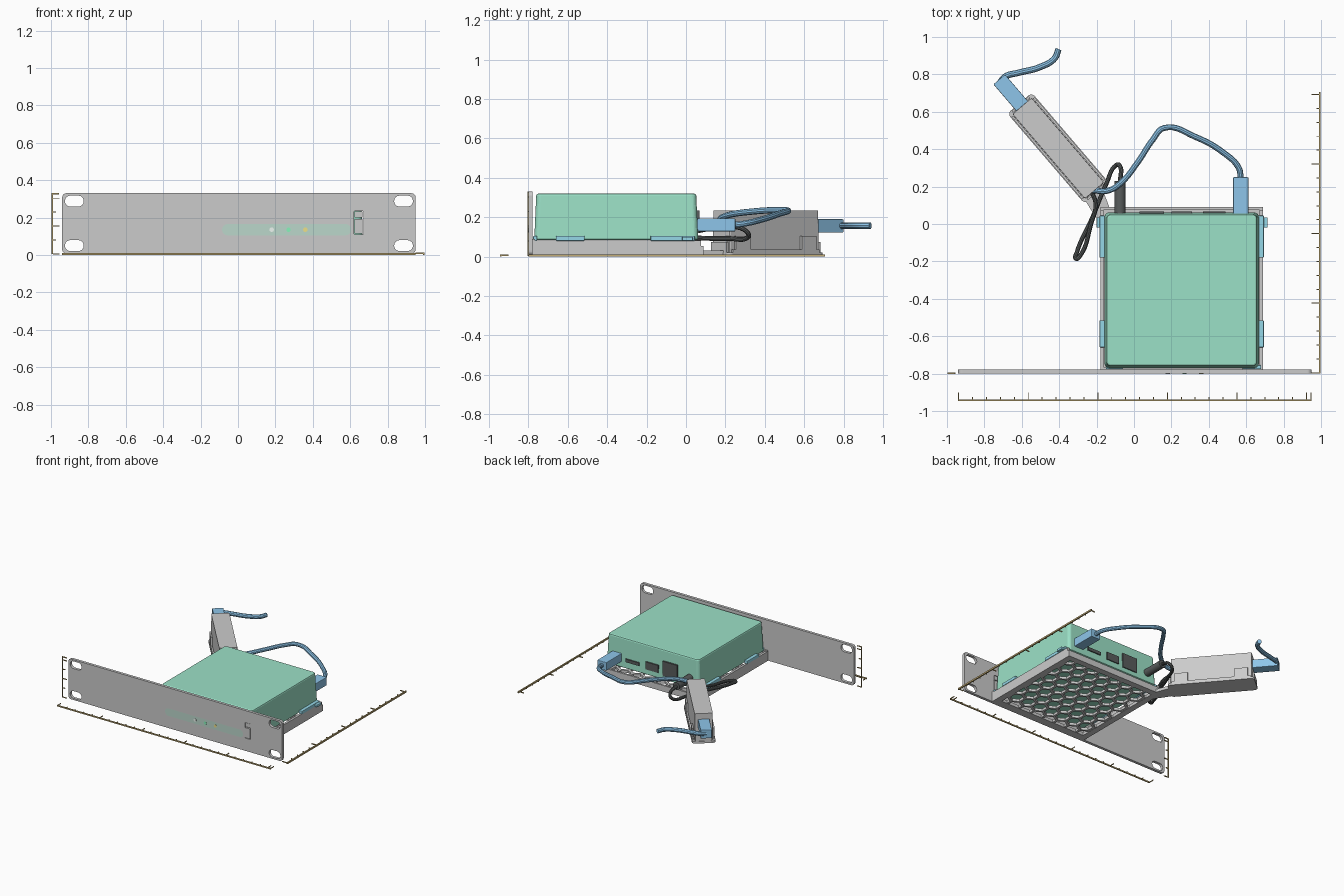
import bpy, bmesh, math
from mathutils import Matrix, Vector

if "Cube" in bpy.data.objects:
    bpy.data.objects.remove(bpy.data.objects["Cube"])


def mat(name, *rgb):
    m = bpy.data.materials.new(name)
    m.diffuse_color = (*rgb, 1)
    m.use_nodes = True
    m.node_tree.nodes["Principled BSDF"].inputs["Base Color"].default_value = m.diffuse_color
    return m


GREEN = mat("green", 0.33, 0.75, 0.57)
WINDOW = mat("window_green", 0.5, 0.68, 0.6)
LED_G = mat("led_green", 0.25, 0.9, 0.5)
LED_Y = mat("led_amber", 0.85, 0.75, 0.25)
LED_W = mat("led_white", 0.85, 0.92, 0.88)
BLUE = mat("blue", 0.27, 0.56, 0.82)
CYAN = mat("cyan", 0.3, 0.68, 0.8)
BLACK = mat("black", 0.1, 0.11, 0.11)
BRASS = mat("brass", 0.55, 0.42, 0.18)
UPRIGHT = Matrix(((1, 0, 0, 0), (0, 0, 1, 0), (0, 1, 0, 0), (0, 0, 0, 1)))  # x,z drawing -> front plane
IDENT = Matrix()


def rrect(x0, x1, y0, y1, r, n=6):
    pts = []
    for i, (cx, cy) in enumerate(((x1 - r, y1 - r), (x0 + r, y1 - r), (x0 + r, y0 + r), (x1 - r, y0 + r))):
        for k in range(n + 1):
            a = math.pi / 2 * (i + k / n)
            pts.append((cx + r * math.cos(a), cy + r * math.sin(a)))
    return pts


def finish(name, bm, material=None, bevel=0):
    bmesh.ops.remove_doubles(bm, verts=bm.verts, dist=1e-5)
    bmesh.ops.recalc_face_normals(bm, faces=bm.faces)
    me = bpy.data.meshes.new(name)
    bm.to_mesh(me)
    bm.free()
    ob = bpy.data.objects.new(name, me)
    bpy.context.collection.objects.link(ob)
    if material:
        me.materials.append(material)
    if bevel:
        b = ob.modifiers.new("bevel", 'BEVEL')
        b.width, b.segments, b.limit_method, b.angle_limit = bevel, 2, 'ANGLE', 0.7
    return ob


def add_prism(bm, pts, lo, hi, m=IDENT, inset=0):
    c = sum((Vector(p) for p in pts), Vector((0, 0))) / len(pts)
    bot = [bm.verts.new(m @ Vector((*p, lo))) for p in pts]
    tops = [c + (Vector(p) - c) * (1 - inset) for p in pts]
    top = [bm.verts.new(m @ Vector((*p, hi))) for p in tops]
    bm.faces.new(bot)
    bm.faces.new(top)
    for i in range(len(pts)):
        j = (i + 1) % len(pts)
        bm.faces.new((bot[i], bot[j], top[j], top[i]))


def prism(name, pts, lo, hi, material=None, m=IDENT, inset=0, bevel=0):
    bm = bmesh.new()
    add_prism(bm, pts, lo, hi, m, inset)
    return finish(name, bm, material, bevel)


def boxes(name, items, material=None, m=IDENT, bevel=0):
    """One object from several (x0, x1, y0, y1, z0, z1) blocks."""
    bm = bmesh.new()
    for x0, x1, y0, y1, z0, z1 in items:
        add_prism(bm, ((x0, y0), (x1, y0), (x1, y1), (x0, y1)), z0, z1, m)
    return finish(name, bm, material, bevel)


def activate(ob):
    bpy.ops.object.select_all(action='DESELECT')
    ob.select_set(True)
    bpy.context.view_layer.objects.active = ob


def cut(ob, outlines, lo, hi, m=IDENT):
    bm = bmesh.new()
    for pts in outlines:
        add_prism(bm, pts, lo, hi, m)
    cutter = finish("cutter", bm)
    cutter.hide_render = True
    mod = ob.modifiers.new("cut", 'BOOLEAN')
    mod.object, mod.operation, mod.solver = cutter, 'DIFFERENCE', 'EXACT'
    activate(ob)
    bpy.ops.object.modifier_apply(modifier="cut")
    bpy.data.objects.remove(cutter)


def cable(name, pts, r, material):
    cu = bpy.data.curves.new(name, 'CURVE')
    cu.dimensions, cu.bevel_depth, cu.bevel_resolution = '3D', r, 3
    cu.resolution_u, cu.use_fill_caps = 8, True
    sp = cu.splines.new('BEZIER')
    sp.bezier_points.add(len(pts) - 1)
    for bp, p in zip(sp.bezier_points, pts):
        bp.co = p
        bp.handle_left_type = bp.handle_right_type = 'AUTO'
    cu.materials.append(material)
    ob = bpy.data.objects.new(name, cu)
    bpy.context.collection.objects.link(ob)
    activate(ob)
    bpy.ops.object.convert(target='MESH')
    bpy.ops.object.shade_smooth_by_angle()


# Front panel with mounting slots and indicator window
panel = prism("front_panel", rrect(-0.94, 0.95, 0.008, 0.33, 0.022), -0.8, -0.778, m=UPRIGHT)
slots = [rrect(x - 0.05, x + 0.05, z - 0.029, z + 0.029, 0.028) for x in (-0.875, 0.885) for z in (0.05, 0.288)]
window = rrect(-0.085, 0.605, 0.105, 0.165, 0.029)
cut(panel, slots + [window, rrect(0.62, 0.67, 0.11, 0.235, 0.003, 1)], -0.85, -0.74, UPRIGHT)
prism("indicator_window", window, -0.8, -0.778, WINDOW, UPRIGHT)
for label, x, m in (("white", 0.18, LED_W), ("green", 0.27, LED_G), ("amber", 0.36, LED_Y)):
    prism("led_" + label, rrect(x - 0.012, x + 0.012, 0.123, 0.147, 0.0119), -0.802, -0.79, m, UPRIGHT)
boxes("panel_button", [(0.624, 0.666, -0.8, -0.778, 0.114, 0.193), (0.624, 0.666, -0.795, -0.778, 0.199, 0.231)])

# Tray with hexagonal vent floor
floor = boxes("vent_floor", [(-0.17, 0.68, -0.77, 0.08, 0.008, 0.028)])
pitch, hexes = 0.108, []
for row in range(9):
    for col in range(8):
        cx = -0.10 + pitch * (col + 0.5 * (row % 2)) - 0.02
        cy = -0.72 + row * pitch * 0.866
        if cx < 0.66:
            hexes.append([(cx + 0.052 * math.sin(k * math.pi / 3), cy + 0.052 * math.cos(k * math.pi / 3))
                          for k in range(6)])
cut(floor, hexes, -0.05, 0.06)
X0, X1, Y0, Y1 = -0.18, 0.69, -0.779, 0.09
boxes("tray_frame", [(X0, X0 + 0.05, Y0, Y1, 0.006, 0.03), (X1 - 0.05, X1, Y0, Y1, 0.006, 0.03),
                     (X0, X1, Y0, Y0 + 0.05, 0.006, 0.03), (X0, X1, Y1 - 0.05, Y1, 0.006, 0.03)])
boxes("tray_walls", [(X0, X0 + 0.018, Y0, Y1 - 0.015, 0.03, 0.082), (X1 - 0.018, X1, Y0, Y1 - 0.015, 0.03, 0.082),
                     (X0, X1, Y0, Y0 + 0.014, 0.03, 0.09), (X0, X1, Y1 - 0.015, Y1, 0.03, 0.055)])

# Clips along the tray rim
clips = []
for a, b in ((X0 - 0.004, X0 + 0.025), (X1 - 0.025, X1 + 0.004)):
    clips += [(a, b, -0.66, -0.515, 0.08, 0.105), (a, b, -0.18, 0.045, 0.08, 0.105)]
clips += [(-0.2, -0.165, -0.02, 0.035, 0.08, 0.1), (0.68, 0.715, -0.02, 0.035, 0.08, 0.1),
          (-0.15, -0.06, -0.776, -0.755, 0.08, 0.105), (0.58, 0.68, -0.776, -0.755, 0.08, 0.105)]
boxes("retaining_clips", clips, CYAN, bevel=0.004)

# Device body with rear ports
prism("device_body", rrect(-0.158, 0.668, -0.77, 0.062, 0.025), 0.084, 0.32, GREEN, inset=0.025, bevel=0.01)
boxes("rear_ports", [(0.03, 0.16, 0.03, 0.068, 0.12, 0.235), (0.2, 0.31, 0.03, 0.068, 0.13, 0.19),
                     (0.37, 0.49, 0.03, 0.068, 0.14, 0.165)], BLACK)

# Network plug and its cable to the adapter
boxes("device_plug", [(0.53, 0.612, 0.05, 0.25, 0.128, 0.194)], BLUE, bevel=0.004)
cable("link_cable", [(0.571, 0.24, 0.16), (0.56, 0.3, 0.168), (0.48, 0.38, 0.187), (0.33, 0.465, 0.215),
                     (0.16, 0.513, 0.235), (0.1, 0.45, 0.236), (0.02, 0.33, 0.228), (-0.07, 0.22, 0.212),
                     (-0.14, 0.178, 0.195), (-0.22, 0.18, 0.18)], 0.016, BLUE)

# Power plug and looped lead
barrel = prism("power_plug", rrect(-0.105, -0.045, 0.13, 0.19, 0.0299), 0.05, 0.23, BLACK, UPRIGHT)
activate(barrel)
bpy.ops.object.shade_smooth_by_angle()
cable("power_lead", [(-0.075, 0.22, 0.16), (-0.075, 0.31, 0.125), (-0.095, 0.315, 0.1), (-0.15, 0.21, 0.092),
                     (-0.22, 0.04, 0.095), (-0.305, -0.15, 0.1), (-0.31, -0.185, 0.105), (-0.285, -0.165, 0.11),
                     (-0.23, 0.0, 0.12), (-0.205, 0.11, 0.14), (-0.235, 0.19, 0.15)], 0.012, BLACK)

# Angled adapter in its holder, joined to the tray by an arm
A = Matrix.Translation((-0.405, 0.405, 0)) @ Matrix.Rotation(math.radians(-49.4), 4, 'Z')
prism("power_adapter", rrect(-0.3, 0.3, -0.067, 0.067, 0.008, 2), 0.022, 0.235, m=A, inset=0.01)
prism("adapter_holder", rrect(-0.318, 0.318, -0.086, 0.086, 0.025), 0.006, 0.022, m=A)
tabs = []
for s in (-1, 1):
    y0, y1 = sorted((s * 0.07, s * 0.082))
    tabs += [(x - 0.05, x + 0.05, y0, y1, 0.02, 0.104) for x in (-0.22, 0.22)]
    tabs.append((-0.29, 0.29, y0, y1, 0.02, 0.036))
    x0, x1 = sorted((s * 0.302, s * 0.314))
    tabs.append((x0, x1, -0.06, 0.06, 0.02, 0.075))
boxes("holder_tabs", tabs, m=A)
prism("holder_arm", [(-0.26, 0.14), (-0.255, 0.115), (-0.18, 0.0), (-0.13, 0.05), (-0.13, 0.085), (-0.17, 0.19)],
      0.006, 0.03)
boxes("adapter_plug", [(-0.485, -0.295, -0.041, 0.041, 0.122, 0.19)], BLUE, A, 0.004)
cable("feed_cable", [(-0.715, 0.76, 0.157), (-0.685, 0.79, 0.157), (-0.62, 0.808, 0.157), (-0.5, 0.84, 0.157),
                     (-0.425, 0.885, 0.157), (-0.403, 0.935, 0.157)], 0.017, BLUE)

# Measuring scales along width, depth and height
STEP = 0.0744
wide = [(-0.94, 0.95, -0.945, -0.937, 0, 0.01)]
deep = [(0.988, 0.998, -0.798, 0.706, 0, 0.012)]
tall = [(-0.997, -0.99, -0.803, -0.795, 0.004, 0.33), (-0.997, -0.957, -0.803, -0.795, 0.324, 0.33)]
for i in range(26):
    w = 0.04 if i % 5 == 0 else 0.015
    x, y = -0.94 + i * STEP, -0.798 + i * STEP
    wide.append((x, x + 0.005, -0.94, -0.94 + w, 0.004, 0.01))
    if i <= 20:
        deep.append((0.99 - w, 0.99, y, y + 0.005, 0.004, 0.012))
    if i <= 4:
        tall.append((-0.99, -0.99 + (0.035 if i % 2 == 0 else 0.018), -0.803, -0.795, 0.003 + i * STEP, 0.008 + i * STEP))
wide.append((0.945, 0.95, -0.94, -0.9, 0.004, 0.01))
for label, items in (("width", wide), ("depth", deep), ("height", tall)):
    boxes(label + "_scale", items, BRASS)
